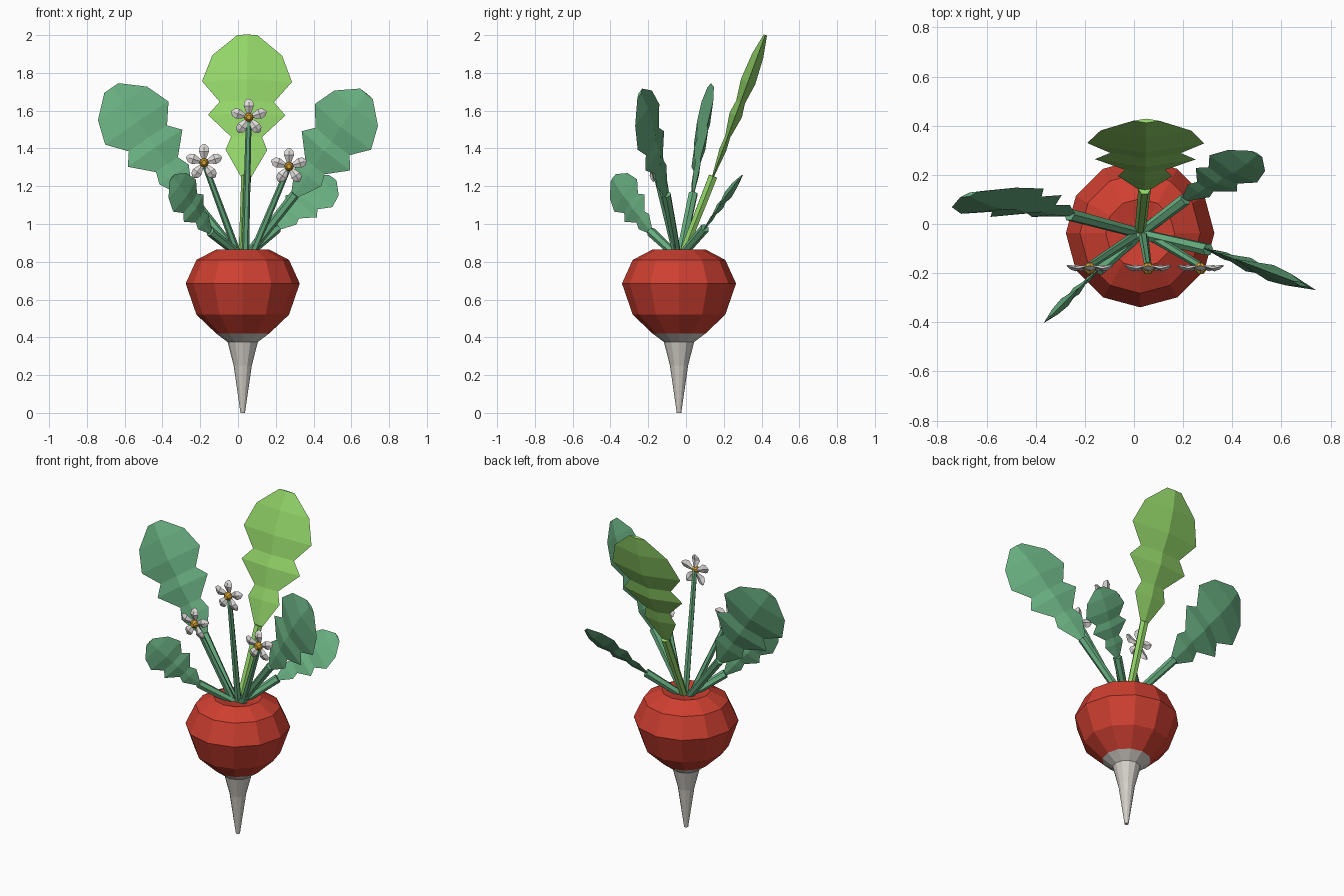
import bpy, bmesh, math
from mathutils import Vector

cube = bpy.data.objects.get("Cube")
if cube:
    bpy.data.objects.remove(cube, do_unlink=True)


def material(name, rgb):
    m = bpy.data.materials.new(name)
    m.use_nodes = True
    m.diffuse_color = (*rgb, 1)
    m.node_tree.nodes["Principled BSDF"].inputs["Base Color"].default_value = (*rgb, 1)
    return m


RED = material("radish red", (0.62, 0.05, 0.03))
ROOT = material("root white", (0.66, 0.63, 0.58))
GREEN = material("leaf green", (0.14, 0.43, 0.22))
LIME = material("lime green", (0.29, 0.66, 0.14))
PETAL = material("petal white", (0.74, 0.72, 0.70))
YELLOW = material("pollen yellow", (0.66, 0.36, 0.03))


def skin(name, rings, mat):
    """Bridge equal rings of points into a closed flat-shaded solid."""
    bm = bmesh.new()
    loops = [[bm.verts.new(p) for p in ring] for ring in rings]
    n = len(loops[0])
    for a, b in zip(loops, loops[1:]):
        for i in range(n):
            j = (i + 1) % n
            bm.faces.new((a[i], a[j], b[j], b[i]))
    bm.faces.new(loops[0][::-1])
    bm.faces.new(loops[-1])
    bmesh.ops.recalc_face_normals(bm, faces=bm.faces)
    mesh = bpy.data.meshes.new(name)
    bm.to_mesh(mesh)
    bm.free()
    mesh.materials.append(mat)
    obj = bpy.data.objects.new(name, mesh)
    bpy.context.collection.objects.link(obj)
    return obj


def circle(center, u, v, r, n):
    turns = [math.tau * i / n for i in range(n)]
    return [center + u * r * math.cos(a) + v * r * math.sin(a) for a in turns]


X, Y, Z = Vector((1, 0, 0)), Vector((0, 1, 0)), Vector((0, 0, 1))
CENTER = Vector((0.025, -0.037, 0))


def lathe(name, profile, mat):
    return skin(name, [circle(CENTER + Z * z, X, Y, r, 12) for r, z in profile], mat)


def stem(name, start, end, r0, r1, mat):
    start, end = Vector(start), Vector(end)
    axis = (end - start).normalized()
    u = axis.cross(Y).normalized()
    v = axis.cross(u)
    return skin(name, [circle(start, u, v, r0, 6), circle(end, u, v, r1, 6)], mat)


# Bulb with a slightly sunken crown, and the tapering root
lathe("bulb", [(0.14, 0.42), (0.245, 0.52), (0.302, 0.685), (0.245, 0.81),
               (0.14, 0.865), (0.05, 0.845)], RED)
lathe("root", [(0.012, 0), (0.048, 0.25), (0.08, 0.375), (0.14, 0.42)], ROOT)

# Jagged leaf outline: (position along leaf, half width), relative to length
OUTLINE = [(0, 0.02), (0.21, 0.134), (0.30, 0.10), (0.45, 0.25), (0.54, 0.175),
           (0.68, 0.29), (0.86, 0.225), (1, 0.065)]


def leaf(name, base, tip, across, mat):
    base, tip = Vector(base), Vector(tip)
    axis = tip - base
    size = axis.length
    side = Vector(across)
    side = (side - axis * side.dot(axis) / axis.length_squared).normalized()
    normal = axis.normalized().cross(side)
    rings = []
    for t, w in OUTLINE:
        c, s, n = base + axis * t, side * w * size, normal * w * size * 0.17
        rings.append([c - s, c - n, c + s, c + n])
    skin(name + "_blade", rings, mat)
    foot = CENTER + Z * 0.83 + Vector((axis.x, axis.y, 0)) * 0.05
    stem(name + "_stalk", foot, base + axis * 0.03, 0.022, 0.026, mat)


leaf("back_leaf", (0.043, 0.135, 1.23), (0.05, 0.42, 2.0), (1, 0, 0), LIME)
leaf("left_leaf", (0.29, -0.10, 1.14), (0.68, -0.245, 1.69), (0.26, -0.10, -0.22), GREEN)
leaf("right_leaf", (-0.25, 0.035, 1.14), (-0.67, 0.12, 1.72), (0.33, 0.10, 0.22), GREEN)
leaf("front_right_small_leaf", (-0.14, -0.18, 0.95), (-0.35, -0.385, 1.245), (0.5, 0.5, 0.72), GREEN)
leaf("back_left_small_leaf", (0.2, 0.095, 0.97), (0.50, 0.285, 1.245), (0.15, -0.09, -0.11), GREEN)


# Flowers: five faceted petals around a low-sided centre
def flower(name, x, z):
    c = Vector((x, -0.17, z))
    stem(name + "_stalk", (0.03 + x * 0.15, -0.05, 0.83), c, 0.02, 0.015, GREEN)
    for k in range(5):
        a = math.radians(90 + 72 * k)
        out = X * math.cos(a) + Z * math.sin(a)
        side = out.cross(Y)
        rings = []
        for d, w, lift in [(0.012, 0.008, 0), (0.06, 0.027, 0.012), (0.082, 0.023, 0.006), (0.098, 0.006, 0)]:
            m = c + out * d - Y * lift
            rings.append([m - side * w, m - Y * w * 0.4, m + side * w, m + Y * w * 0.4])
        skin(f"{name}_petal_{k + 1}", rings, PETAL)
    rings = [circle(c - Y * d, X, Z, r, 8)
             for d, r in [(-0.012, 0.012), (0.004, 0.025), (0.02, 0.023), (0.033, 0.012)]]
    skin(name + "_heart", rings, YELLOW)


flower("right_flower", -0.18, 1.325)
flower("middle_flower", 0.057, 1.565)
flower("left_flower", 0.27, 1.305)
